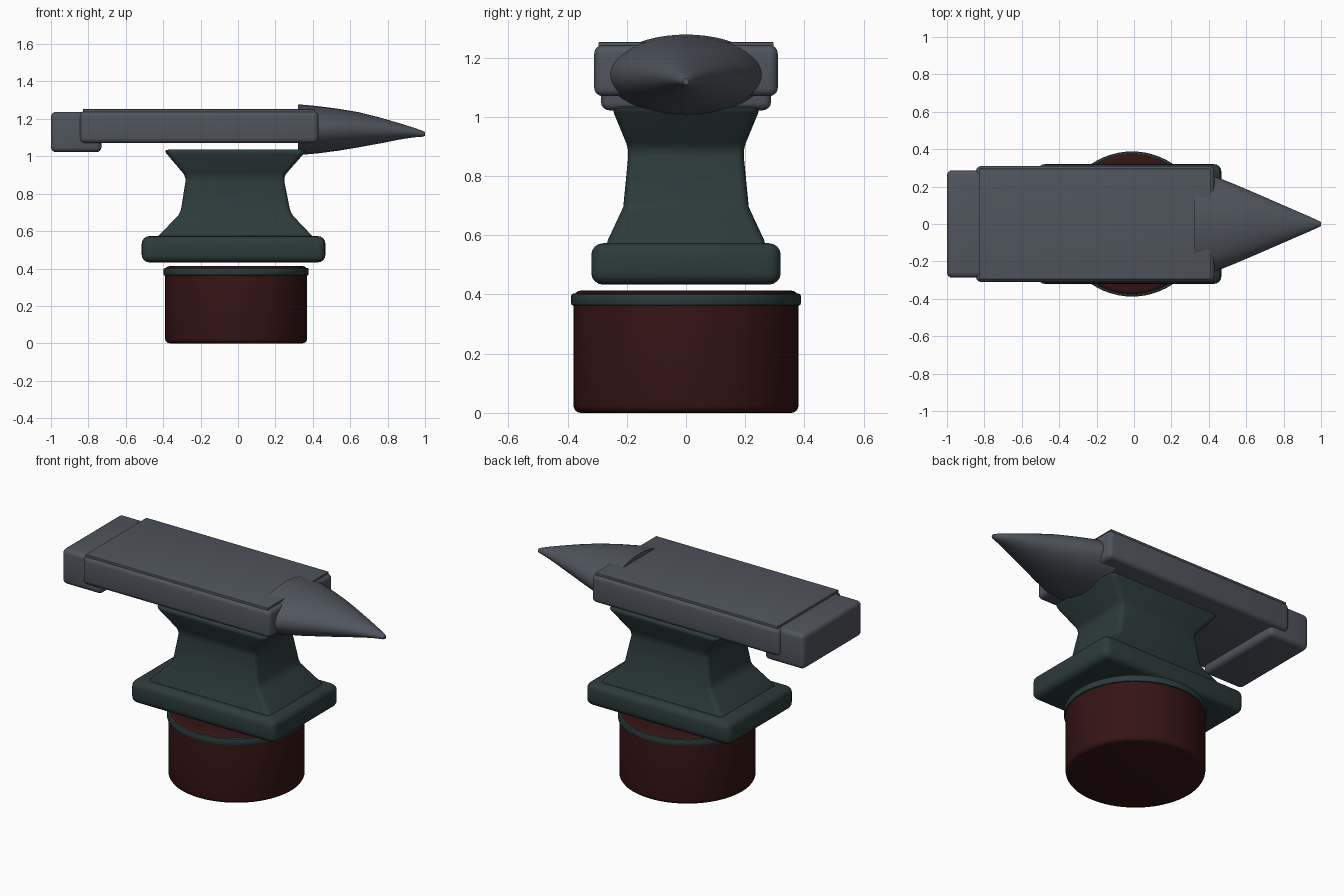
import bpy, bmesh, math

if "Cube" in bpy.data.objects:
    bpy.data.objects.remove(bpy.data.objects["Cube"])

def mat(name, c):
    m = bpy.data.materials.new(name)
    m.diffuse_color = (*c, 1)
    m.use_nodes = True
    m.node_tree.nodes["Principled BSDF"].inputs["Base Color"].default_value = m.diffuse_color
    return m

STEEL = mat("steel grey", (0.08, 0.09, 0.11))
IRON = mat("dark green iron", (0.025, 0.044, 0.043))
WOOD = mat("dark red wood", (0.034, 0.007, 0.007))

def loft(name, rings, material, bevel=0, segs=4, limit=20):
    """Skin a list of equal-length point rings and cap both ends."""
    bm = bmesh.new()
    rs = [[bm.verts.new(p) for p in r] for r in rings]
    n = len(rs[0])
    for a, b in zip(rs, rs[1:]):
        for i in range(n):
            bm.faces.new((a[i], a[(i + 1) % n], b[(i + 1) % n], b[i]))
    bm.faces.new(rs[0])
    bm.faces.new(rs[-1])
    bmesh.ops.recalc_face_normals(bm, faces=bm.faces)
    me = bpy.data.meshes.new(name)
    bm.to_mesh(me)
    bm.free()
    ob = bpy.data.objects.new(name, me)
    bpy.context.collection.objects.link(ob)
    me.materials.append(material)
    bpy.context.view_layer.objects.active = ob
    ob.select_set(True)
    if bevel:
        b = ob.modifiers.new("bevel", 'BEVEL')
        b.width, b.segments = bevel, segs
        b.limit_method = 'ANGLE'
        b.angle_limit = math.radians(limit)
        bpy.ops.object.modifier_apply(modifier="bevel")
    bpy.ops.object.shade_smooth_by_angle(angle=math.radians(35))
    ob.select_set(False)
    return ob

def rect(x0, x1, y, z):
    return [(x0, -y, z), (x1, -y, z), (x1, y, z), (x0, y, z)]

def box(name, x0, x1, y, z0, z1, material, bevel):
    return loft(name, [rect(x0, x1, y, z0), rect(x0, x1, y, z1)], material, bevel)

def disc(r, z, n=64):
    return [(-0.01 + r * math.cos(2 * math.pi * i / n),
             r * math.sin(2 * math.pi * i / n), z) for i in range(n)]

# Wooden stump and its iron band
loft("stump", [disc(0.38, 0), disc(0.38, 0.413)], WOOD, 0.025, 4, 40)
loft("stump_band", [disc(0.388, 0.362), disc(0.388, 0.403)], IRON, 0.008, 2, 40)

# Foot and waist
box("foot", -0.515, 0.467, 0.32, 0.433, 0.573, IRON, 0.04)
loft("waist", [rect(-0.44, 0.41, 0.275, 0.56),
               rect(-0.308, 0.282, 0.212, 0.695),
               rect(-0.277, 0.243, 0.193, 0.89),
               rect(-0.40, 0.37, 0.253, 1.035)], IRON, 0.025)

# Body, face plate and heel
box("body", -0.845, 0.43, 0.31, 1.07, 1.242, STEEL, 0.028)
box("face_plate", -0.83, 0.41, 0.296, 1.235, 1.252, STEEL, 0.003)
box("heel", -1.0, -0.73, 0.287, 1.022, 1.238, STEEL, 0.028)

# Horn: elliptical sections (x, centre z, half width, half height)
horn = [(0.32, 1.142, 0.268, 0.136), (0.42, 1.142, 0.259, 0.127),
        (0.53, 1.142, 0.216, 0.113), (0.65, 1.142, 0.165, 0.093),
        (0.76, 1.138, 0.117, 0.069), (0.866, 1.133, 0.071, 0.043),
        (0.94, 1.127, 0.039, 0.026), (0.99, 1.12, 0.016, 0.015),
        (1.0, 1.119, 0.01, 0.01)]
loft("horn", [[(x, w * math.cos(2 * math.pi * i / 48),
                c + h * math.sin(2 * math.pi * i / 48)) for i in range(48)]
              for x, c, w, h in horn], STEEL)
